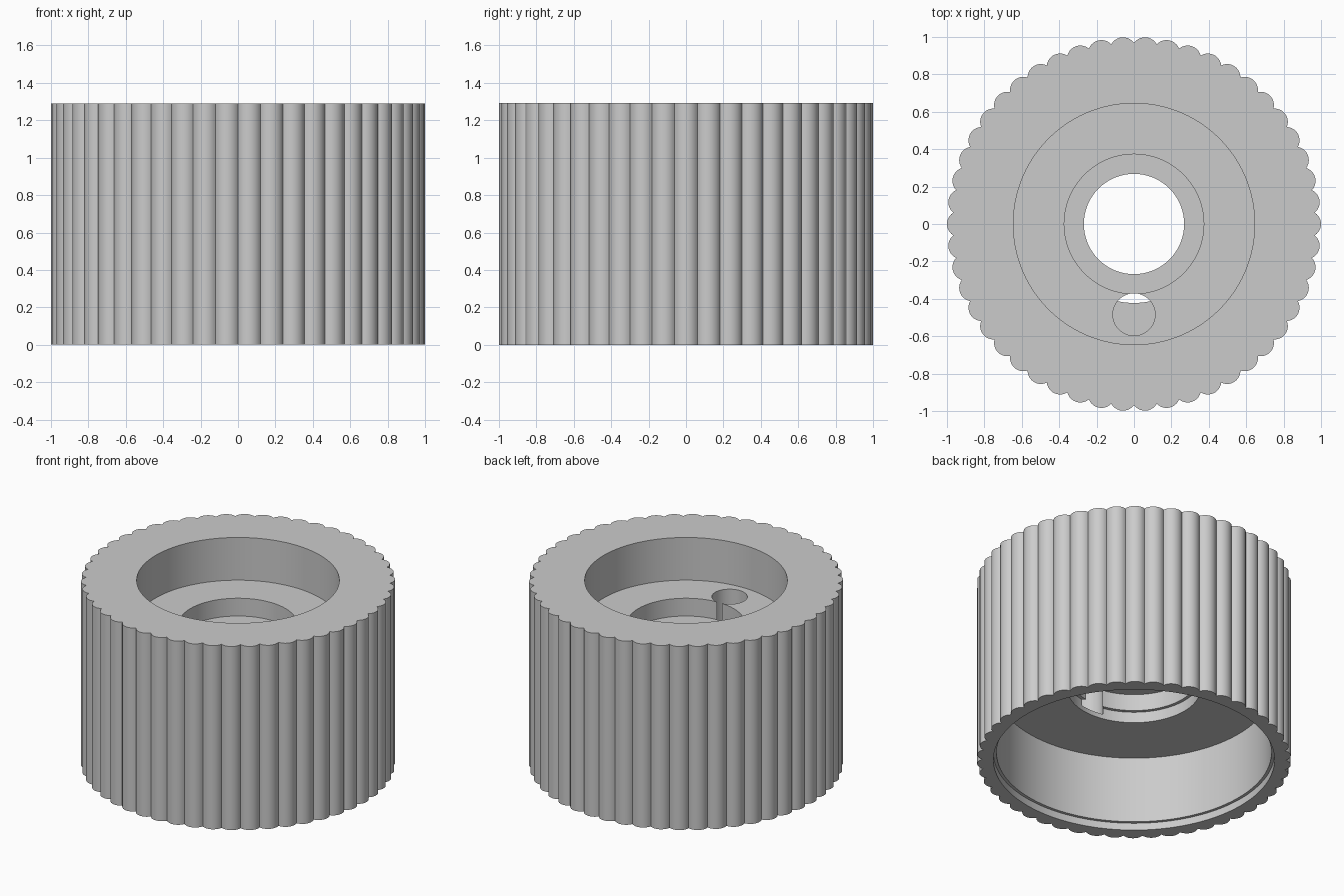
import bpy, bmesh, math

cube = bpy.data.objects.get("Cube")
if cube:
    bpy.data.objects.remove(cube, do_unlink=True)

LOBES, STEPS = 50, 10
N = LOBES * STEPS
HEIGHT = 1.29
LOBE_SAG = 0.032   # how far each grip lobe stands out of its notch


def material(name, value):
    mat = bpy.data.materials.new(name)
    mat.use_nodes = True
    color = (value, value, value, 1)
    mat.diffuse_color = color
    mat.node_tree.nodes["Principled BSDF"].inputs["Base Color"].default_value = color
    return mat


def scalloped(i):
    """Point on the grip outline: circular lobes with sharp notches, lobe on +x."""
    pitch = math.tau / LOBES
    notch_r = 1 - LOBE_SAG
    half = notch_r * math.sin(pitch / 2)
    base = notch_r * math.cos(pitch / 2)
    sag = 1 - base
    rad = (half * half + sag * sag) / (2 * sag)
    spread = math.asin(min(1, half / rad))
    t = (i % STEPS) / STEPS * 2 - 1
    u = 1 - rad + rad * math.cos(t * spread)
    v = rad * math.sin(t * spread)
    a = (i // STEPS) * pitch
    return u * math.cos(a) - v * math.sin(a), u * math.sin(a) + v * math.cos(a)


def circle(r):
    def point(i):
        a = (i / N) * math.tau - math.pi / LOBES
        return r * math.cos(a), r * math.sin(a)
    return point


# Closed section: outside wall, top recess, through hole, underside cavity
section = [
    (scalloped, 0), (scalloped, HEIGHT),
    (circle(0.645), HEIGHT), (circle(0.645), 0.99),
    (circle(0.373), 0.99), (circle(0.373), 0.865),
    (circle(0.268), 0.865), (circle(0.268), 0.71),
    (circle(0.40), 0.71), (circle(0.40), 0.593),
    (circle(0.422), 0.593), (circle(0.422), 0.517),
    (circle(0.875), 0.517), (circle(0.875), 0.05),
    (circle(0.895), 0.05), (circle(0.895), 0),
]

bm = bmesh.new()
rings = [[bm.verts.new((*f(i), z)) for i in range(N)] for f, z in section]
for k, low in enumerate(rings):
    high = rings[(k + 1) % len(rings)]
    for i in range(N):
        j = (i + 1) % N
        bm.faces.new((low[i], low[j], high[j], high[i]))
bmesh.ops.recalc_face_normals(bm, faces=bm.faces)
mesh = bpy.data.meshes.new("knob_body")
bm.to_mesh(mesh)
bm.free()
mesh.materials.append(material("grey", 0.6))
body = bpy.data.objects.new("knob_body", mesh)
bpy.context.collection.objects.link(body)

# Blind pin hole in the recess floor, breaking into the lower bore
bpy.ops.mesh.primitive_cylinder_add(vertices=64, radius=0.113, depth=0.6,
                                    location=(0, -0.484, 0.85))
cutter = bpy.context.object
cutter.name = "pin_hole_cutter"
cutter.hide_render = True
cut = body.modifiers.new("pin_hole", 'BOOLEAN')
cut.operation = 'DIFFERENCE'
cut.solver = 'EXACT'
cut.object = cutter

bpy.ops.object.select_all(action='DESELECT')
body.select_set(True)
bpy.context.view_layer.objects.active = body
bpy.ops.object.modifier_apply(modifier=cut.name)
bpy.data.objects.remove(cutter, do_unlink=True)
bpy.ops.object.shade_smooth_by_angle(angle=math.radians(30))
